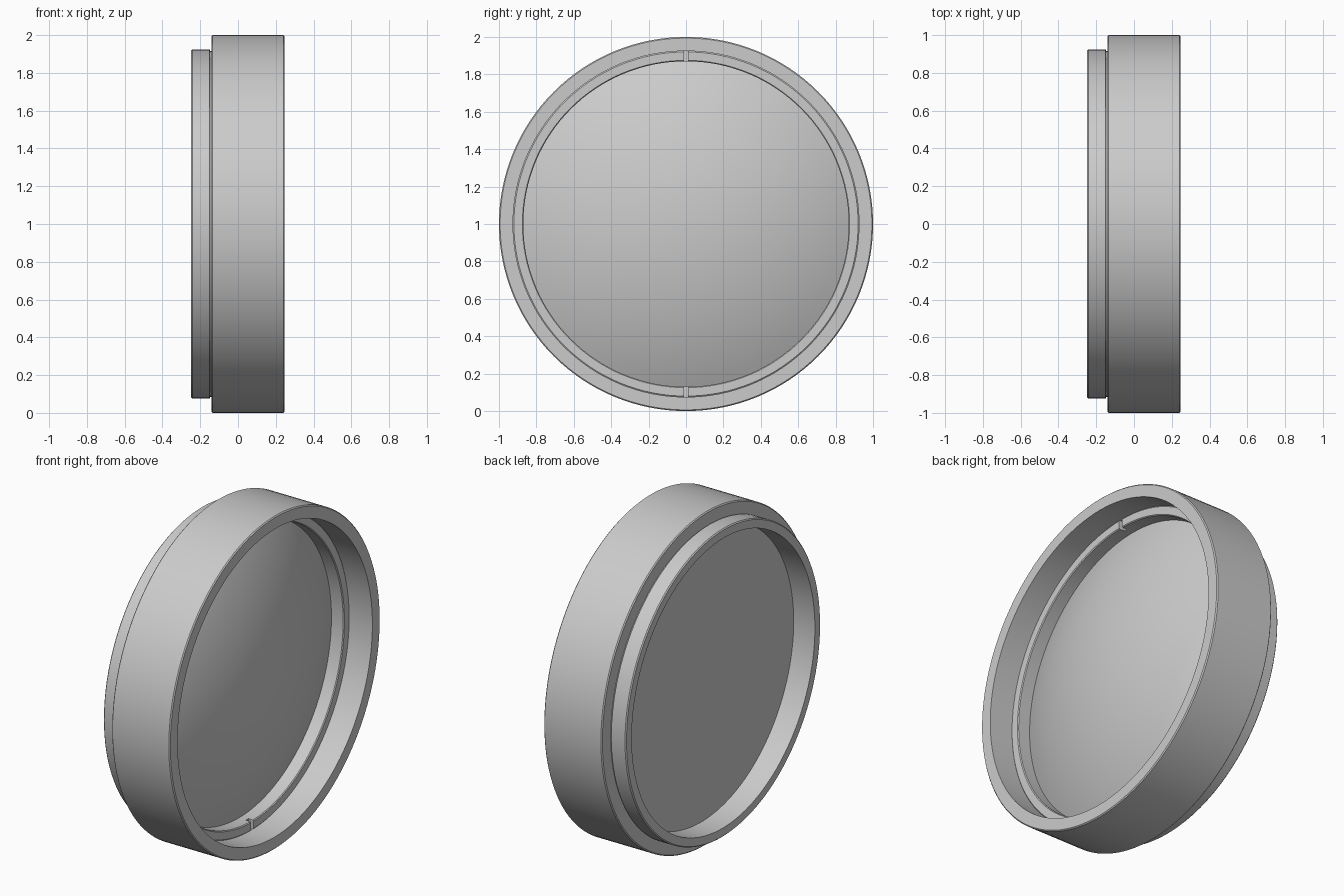
import bpy, bmesh, math
from mathutils import Vector

cube = bpy.data.objects.get("Cube")
if cube:
    bpy.data.objects.remove(cube, do_unlink=True)

SEGMENTS = 128
CENTRE = Vector((0, 0, 1))

grey = bpy.data.materials.new("light_grey")
grey.use_nodes = True
grey.diffuse_color = (0.6, 0.6, 0.6, 1)
grey.node_tree.nodes["Principled BSDF"].inputs["Base Color"].default_value = (0.6, 0.6, 0.6, 1)


def smooth(obj):
    bpy.ops.object.select_all(action="DESELECT")
    obj.select_set(True)
    bpy.context.view_layer.objects.active = obj
    bpy.ops.object.shade_smooth_by_angle(angle=math.radians(30))


def lathe(name, profile, closed=True):
    """Spin an (x, radius) profile around the optical axis."""
    bm = bmesh.new()
    verts = [bm.verts.new((x, 0, 1 + r)) for x, r in profile]
    edges = [bm.edges.new(pair) for pair in zip(verts, verts[1:])]
    if closed:
        edges.append(bm.edges.new((verts[-1], verts[0])))
    bmesh.ops.spin(bm, geom=verts + edges, cent=CENTRE, axis=(1, 0, 0),
                   angle=math.tau, steps=SEGMENTS)
    bmesh.ops.remove_doubles(bm, verts=bm.verts, dist=0.0002)
    bmesh.ops.recalc_face_normals(bm, faces=bm.faces)
    mesh = bpy.data.meshes.new(name)
    bm.to_mesh(mesh)
    bm.free()
    mesh.materials.append(grey)
    obj = bpy.data.objects.new(name, mesh)
    bpy.context.collection.objects.link(obj)
    return obj


# Barrel: wide front tube, narrow groove, smaller rear collar, stepped bore
c = 0.006
FRONT, REAR, SEAT = 0.246, -0.248, 0.012
barrel = lathe("barrel", [
    (FRONT - c, 1), (-0.14 + c, 1), (-0.14, 1 - c), (-0.14, 0.915),
    (-0.148, 0.915), (-0.148, 0.925 - c / 2), (-0.148 - c / 2, 0.925),
    (REAR + c, 0.925), (REAR, 0.925 - c), (REAR, 0.87),
    (SEAT, 0.87), (SEAT, 0.925), (FRONT, 0.925), (FRONT, 1 - c)])
smooth(barrel)

# Lens: flat at the rear, domed at the front
EDGE_R, RISE = 0.871, 0.2
sphere_r = (EDGE_R ** 2 + RISE ** 2) / (2 * RISE)
half_angle = math.asin(EDGE_R / sphere_r)
dome = []
for i in range(17):
    a = half_angle * (1 - i / 16)
    dome.append((SEAT + RISE - sphere_r * (1 - math.cos(a)), sphere_r * math.sin(a)))
lens = lathe("lens", [(-0.107, 0), (-0.107, EDGE_R)] + dome, closed=False)
smooth(lens)

# Retaining ring with a spanner slot at top and bottom
FACE = 0.095
ring = lathe("retaining_ring", [
    (SEAT - 0.005, 0.87), (SEAT - 0.005, 0.926), (FACE - 0.005, 0.926),
    (FACE, 0.92), (FACE, 0.875), (FACE - 0.005, 0.87)])
for side, label in ((1, "top"), (-1, "bottom")):
    bpy.ops.mesh.primitive_cube_add(size=1, location=(FACE, 0, 1 + side * 0.9))
    cutter = bpy.context.object
    cutter.name = label + "_slot_cutter"
    cutter.scale = (0.07, 0.024, 0.12)
    cutter.hide_render = True
    cutter.hide_set(True)
    cut = ring.modifiers.new(label + "_slot", "BOOLEAN")
    cut.operation = "DIFFERENCE"
    cut.solver = "EXACT"
    cut.object = cutter

# Bake the slots, then drop the cutters
bpy.context.view_layer.update()
evaluated = ring.evaluated_get(bpy.context.evaluated_depsgraph_get())
slotted = bpy.data.meshes.new_from_object(evaluated)
ring.modifiers.clear()
ring.data = slotted
for label in ("top", "bottom"):
    bpy.data.objects.remove(bpy.data.objects[label + "_slot_cutter"], do_unlink=True)
smooth(ring)
